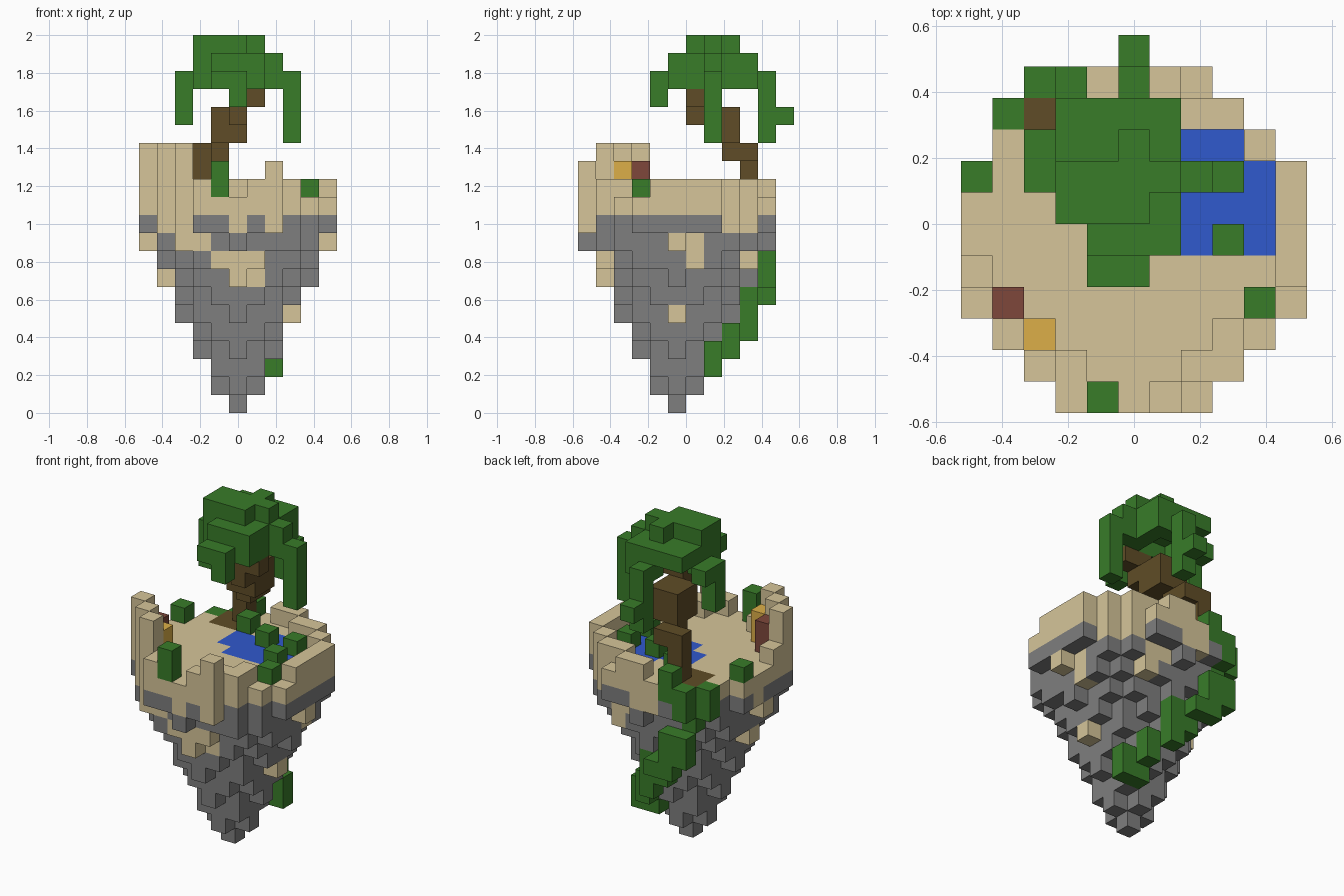
import bpy
import bmesh
from mathutils import Vector

cube = bpy.data.objects.get("Cube")
if cube:
    bpy.data.objects.remove(cube)

UNIT = 2 / 21
ORIGIN = Vector((5.5, 6, 0))
MID = 5

COLOURS = {
    "sand": (0.67, 0.56, 0.32),
    "stone": (0.21, 0.21, 0.21),
    "leaf_green": (0.04, 0.2, 0.022),
    "water_blue": (0.03, 0.1, 0.61),
    "bark_brown": (0.115, 0.073, 0.02),
    "brick_red": (0.21, 0.064, 0.044),
    "amber": (0.72, 0.43, 0.065),
}


def make_material(name, rgb):
    mat = bpy.data.materials.new(name)
    mat.use_nodes = True
    colour = (*rgb, 1)
    mat.diffuse_color = colour
    mat.node_tree.nodes["Principled BSDF"].inputs["Base Color"].default_value = colour
    return mat


MATERIALS = {name: make_material(name, rgb) for name, rgb in COLOURS.items()}

# Every filled cell maps to its part and colour
cells = {}


def fill(part, colour, xs, ys, zs):
    """Fill a box of cells; each range is one index or a (first, last) pair."""
    spans = [(r, r) if isinstance(r, int) else r for r in (xs, ys, zs)]
    rx, ry, rz = [range(first, last + 1) for first, last in spans]
    for x in rx:
        for y in ry:
            for z in rz:
                cells[x, y, z] = (part, colour)


def inside(x, y, radius):
    return (x - MID) ** 2 + (y - MID) ** 2 <= radius ** 2


# Island: round layers widening upward, stone below and sand on top
FLOOR = 11
RIM = FLOOR + 1
for z in range(FLOOR + 1):
    radius = min(z + 1, FLOOR) / 2
    for x in range(FLOOR):
        for y in range(FLOOR):
            if inside(x, y, radius):
                fill("island", "sand" if z == FLOOR else "stone", x, y, z)

# One chipped corner at the front
del cells[7, 1, 8]

# Sand running down into the stone
for x, y, z in [
    (1, 2, 10), (2, 1, 10), (5, 0, 10), (7, 0, 10), (9, 8, 10), (8, 9, 10),
    (0, 6, 10), (5, 10, 10), (4, 10, 10),
    (2, 1, 9), (3, 1, 9), (0, 5, 9), (10, 5, 9), (9, 6, 9),
    (7, 9, 9), (6, 9, 9),
    (4, 1, 8), (5, 1, 8), (6, 1, 8), (9, 6, 8), (7, 9, 8),
    (5, 1, 7), (6, 2, 7), (1, 5, 7), (8, 5, 5),
]:
    fill("island", "sand", x, y, z)

# Broken rim wall, given by its top layer
for x, y, top in [
    (0, 3, RIM + 2), (1, 2, RIM + 2), (2, 1, RIM + 2),
    (0, 4, RIM), (3, 0, RIM), (3, 1, RIM),
    (6, 0, RIM), (7, 0, RIM + 1), (7, 1, RIM), (8, 1, RIM), (8, 2, RIM),
    (10, (4, 7), RIM), (9, 8, RIM), (8, 9, RIM), (7, 9, RIM), ((5, 6), 10, RIM),
]:
    fill("rim_wall", "sand", x, y, (RIM, top))

# Pond, flush with the ground
for xs, ys in [((5, 9), (5, 7)), ((6, 8), 8), (4, (6, 7))]:
    fill("pond", "water_blue", xs, ys, FLOOR)

# Roots in the ground and the bent trunk
fill("roots", "bark_brown", (2, 3), (8, 9), FLOOR)
for xs, ys, zs in [
    (3, 9, (12, 14)), (4, (8, 9), 14), ((4, 5), (7, 8), (15, 16)),
    (5, 6, 16), ((5, 6), 6, 17),
]:
    fill("trunk", "bark_brown", xs, ys, zs)

# Tree crown: an open lower ring, a broad slab and a small cap
RING, SLAB, CAP = 18, 19, 20
for xs, ys, zs in [
    ((4, 6), 5, (RING, SLAB)), (7, 7, (RING, SLAB)), ((3, 6), (6, 9), SLAB),
    ((3, 6), 6, RING), (3, 7, RING), (6, (7, 9), RING), (5, 9, RING),
    ((4, 5), 4, RING), (2, (7, 8), RING),
    ((3, 5), (6, 7), CAP), (6, 7, CAP), (5, 8, CAP),
]:
    fill("crown", "leaf_green", xs, ys, zs)

# Hanging leaf strands
for x, y, bottom in [(8, 7, 15), (5, 10, 15), (2, 7, 16), (5, 4, 17)]:
    fill("hanging_leaves", "leaf_green", x, y, (bottom, RING))
fill("hanging_leaves", "leaf_green", 5, 11, 16)

# Vine winding down the back
for xs, ys, zs in [
    ((6, 7), 7, (2, 3)), (6, 8, (3, 4)), (5, 9, (4, 6)),
    (4, 9, (5, 6)), (4, 10, 6), (3, 10, (6, 8)), (2, 10, (7, 8)),
    (2, 9, (9, 10)), (2, 10, (10, 11)), (1, 9, (10, 11)), (3, 10, (11, 12)),
]:
    fill("vine", "leaf_green", xs, ys, zs)

# Small plants on the ground and in the pond
for x, y in [(9, 3), (0, 7), (8, 5), (8, 7), (6, 7), (4, 8)]:
    fill("plants", "leaf_green", x, y, RIM)
fill("plants", "leaf_green", 4, 0, (RIM, RIM + 1))

# Two coloured posts beside the high wall
fill("amber_post", "amber", 2, 2, (RIM, RIM + 1))
fill("red_post", "brick_red", 1, 3, (RIM, RIM + 1))


def add_cell_faces(bm, cell, slot):
    """Add the cell's faces that are not covered by a neighbour."""
    centre = Vector(cell) + Vector((0.5, 0.5, 0.5))
    for axis in range(3):
        for sign in (-1, 1):
            normal = Vector((0, 0, 0))
            normal[axis] = sign
            if tuple(int(c + n) for c, n in zip(cell, normal)) in cells:
                continue
            u = Vector((0, 0, 0))
            u[(axis + 1) % 3] = 0.5
            v = normal.cross(u)
            middle = centre + normal / 2
            corners = [middle - u - v, middle + u - v, middle + u + v, middle - u + v]
            face = bm.faces.new([bm.verts.new((c - ORIGIN) * UNIT) for c in corners])
            face.material_index = slot


# Turn each part into one mesh object
for part in sorted({owner for owner, _ in cells.values()}):
    owned = {cell: colour for cell, (owner, colour) in cells.items() if owner == part}
    palette = sorted(set(owned.values()))
    bm = bmesh.new()
    for cell, colour in owned.items():
        add_cell_faces(bm, cell, palette.index(colour))
    bmesh.ops.remove_doubles(bm, verts=bm.verts, dist=UNIT / 100)
    mesh = bpy.data.meshes.new(part)
    bm.to_mesh(mesh)
    bm.free()
    for colour in palette:
        mesh.materials.append(MATERIALS[colour])
    bpy.context.collection.objects.link(bpy.data.objects.new(part, mesh))
